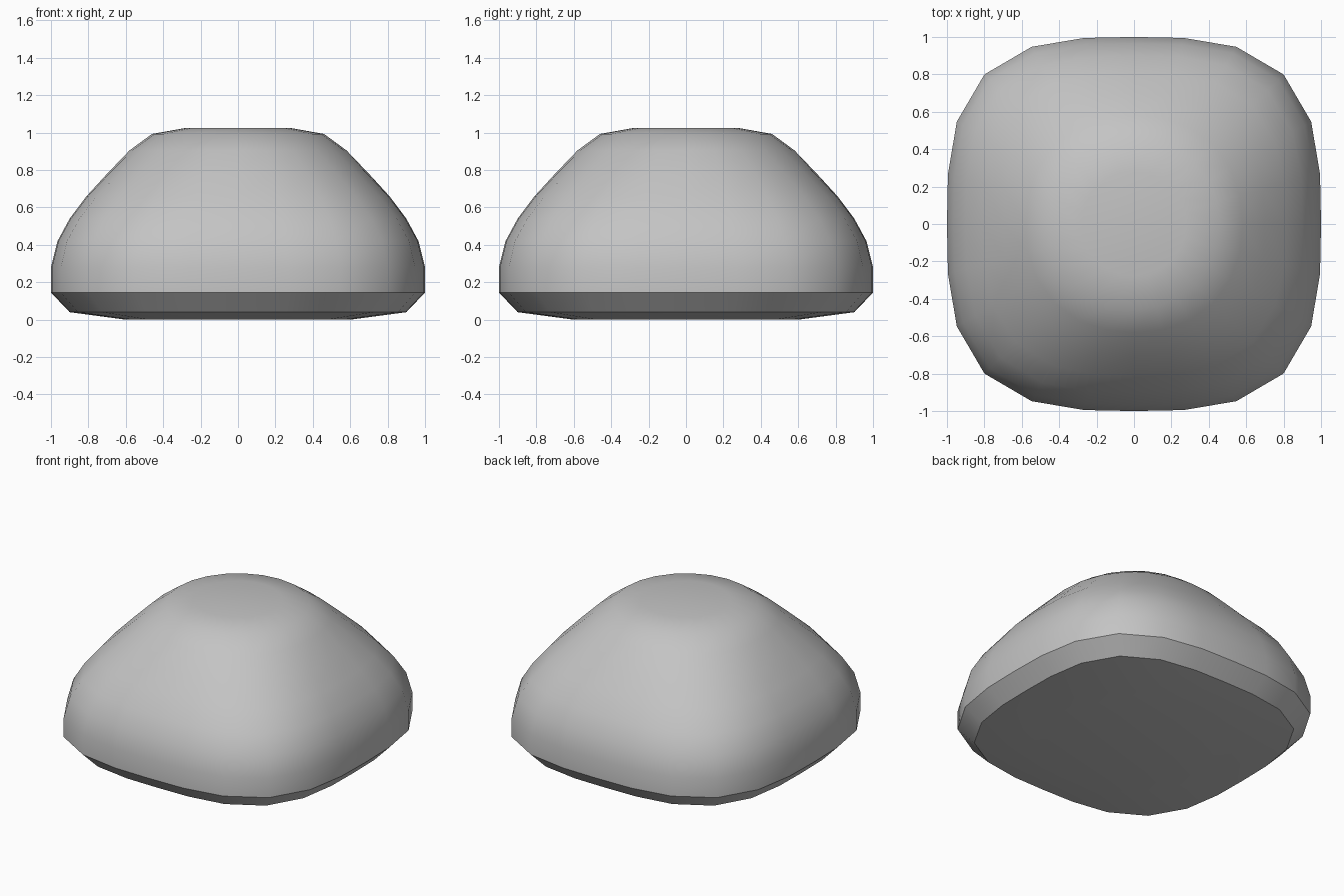
import bpy, bmesh, math

cube = bpy.data.objects.get("Cube")
if cube:
    bpy.data.objects.remove(cube, do_unlink=True)

# One flat grey
grey = bpy.data.materials.new("plain_grey")
grey.use_nodes = True
colour = (0.55, 0.55, 0.55, 1)
grey.diffuse_color = colour
grey.node_tree.nodes["Principled BSDF"].inputs["Base Color"].default_value = colour

SIDES = 24
# Rings from base to top: half width, height, squareness (2 is a circle)
RINGS = [
    (0.60, 0.0, 3.0), (0.90, 0.04, 3.2), (1.0, 0.145, 3.1), (1.0, 0.28, 3.1),
    (0.965, 0.42, 3.1), (0.90, 0.54, 3.0), (0.81, 0.66, 2.8), (0.70, 0.78, 2.5),
    (0.58, 0.905, 2.2), (0.46, 0.993, 2.0), (0.28, 1.025, 2.0),
]


def ring(bm, half, z, power):
    """Rounded square of vertices at one height."""
    verts = []
    for i in range(SIDES):
        a = math.tau * i / SIDES
        c, s = math.cos(a), math.sin(a)
        r = half / (abs(c) ** power + abs(s) ** power) ** (1 / power)
        verts.append(bm.verts.new((r * c, r * s, z)))
    return verts


# Domed body: square at the base, round at the top
bm = bmesh.new()
loops = [ring(bm, *spec) for spec in RINGS]
for low, high in zip(loops, loops[1:]):
    for i in range(SIDES):
        j = (i + 1) % SIDES
        bm.faces.new((low[i], low[j], high[j], high[i]))
bm.faces.new(loops[0][::-1])
bm.faces.new(loops[-1])

mesh = bpy.data.meshes.new("domed_body")
bm.to_mesh(mesh)
bm.free()
mesh.materials.append(grey)
body = bpy.data.objects.new("domed_body", mesh)
bpy.context.collection.objects.link(body)

# Smooth curves, crisp lower rim and corner edges
bpy.ops.object.select_all(action="DESELECT")
body.select_set(True)
bpy.context.view_layer.objects.active = body
bpy.ops.object.shade_smooth_by_angle(angle=math.radians(30))
